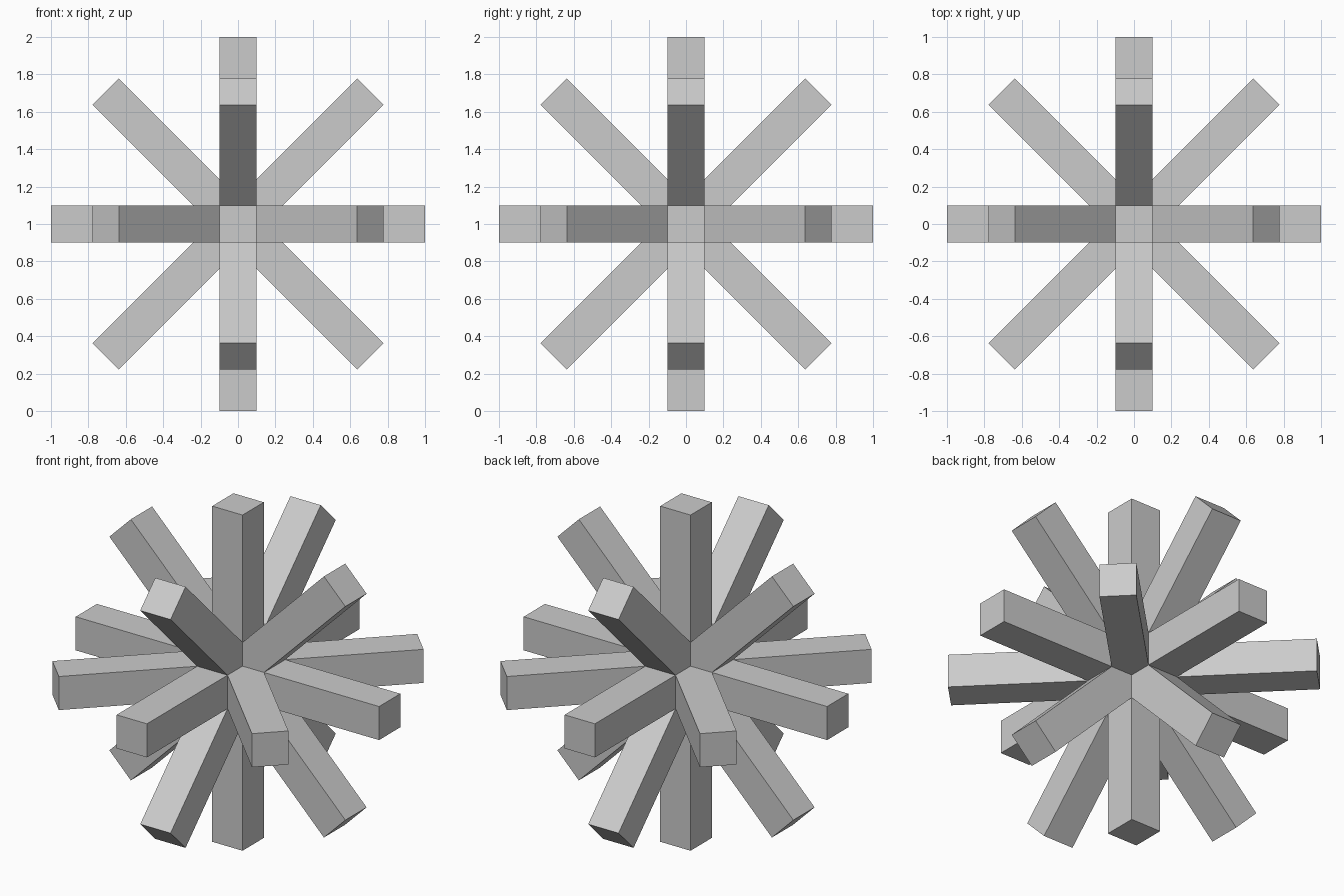
import bpy
from math import radians

if "Cube" in bpy.data.objects:
    bpy.data.objects.remove(bpy.data.objects["Cube"])

LENGTH, WIDTH, CENTRE = 2.0, 0.2, (0, 0, 1)


def bar(name, long_axis, rotation=(0, 0, 0)):
    """Square bar through the centre, long on one axis, then rotated."""
    bpy.ops.mesh.primitive_cube_add(size=1, location=CENTRE)
    ob = bpy.context.object
    ob.name = name
    size = [WIDTH] * 3
    size[long_axis] = LENGTH
    for v in ob.data.vertices:
        v.co = [c * s for c, s in zip(v.co, size)]
    ob.rotation_euler = rotation


# Straight bars along each axis
for axis, label in enumerate("xyz"):
    bar(f"straight_bar_{label}", axis)

# Crossed diagonal bars in each of the three planes
for normal, label in enumerate(("yz", "xz", "xy")):
    for side, angle in (("rising", 45), ("falling", -45)):
        rotation = [0, 0, 0]
        rotation[normal] = radians(angle)
        bar(f"diagonal_bar_{label}_{side}", (normal + 1) % 3, rotation)
